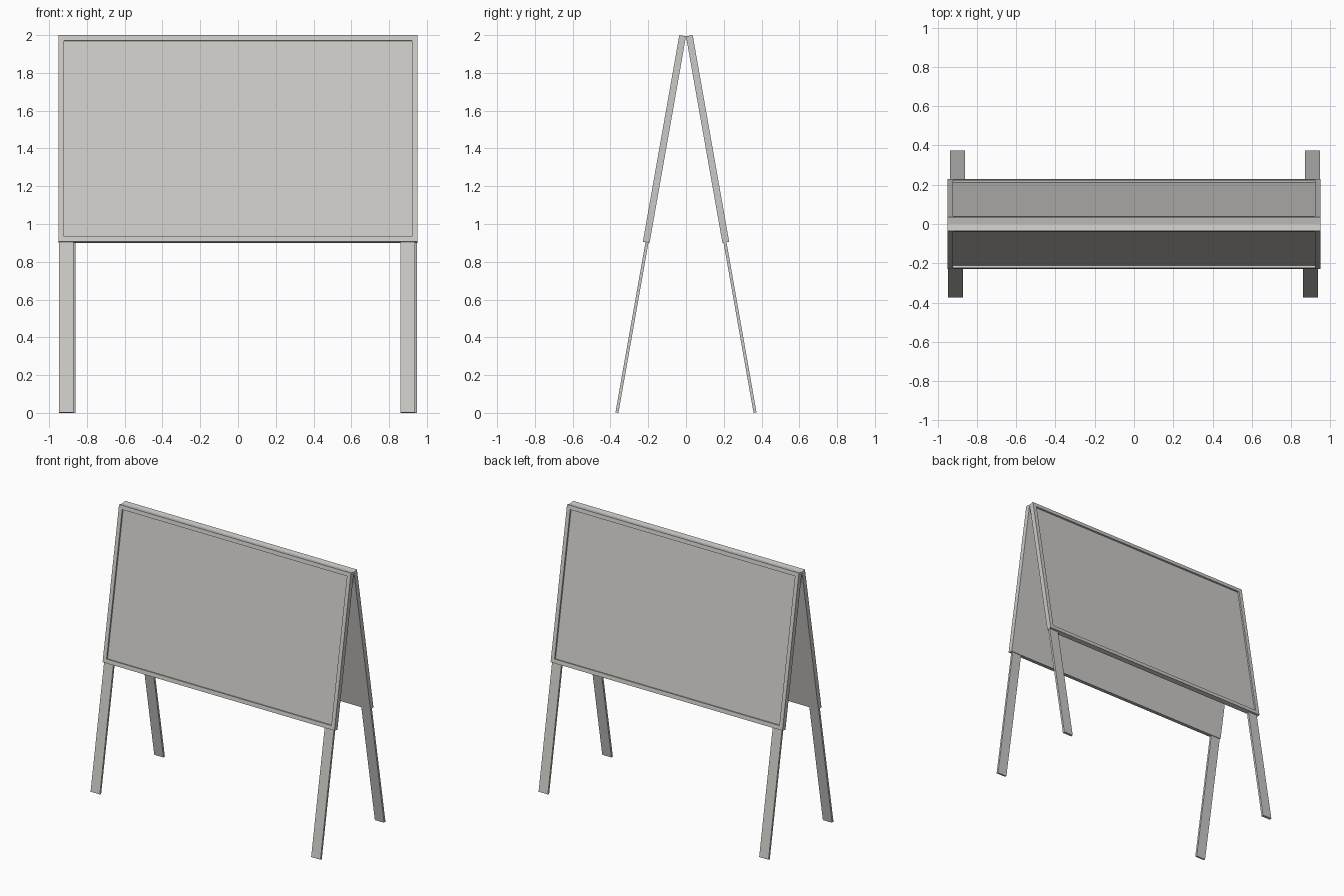
import bpy, bmesh, math
from mathutils import Matrix, Vector

if "Cube" in bpy.data.objects:
    bpy.data.objects.remove(bpy.data.objects["Cube"])

TILT = math.radians(10)
THICK = 0.036                                  # board thickness
TOP = 2.0 - THICK * math.sin(TILT)             # inner top edge, where boards meet
BOARD = (TOP - 0.9) / math.cos(TILT)           # board length along the slope
LEG_END = 2.0255                               # leg end along the slope
RIM, RECESS = 0.041, 0.012

grey = bpy.data.materials.new("warm_grey")
grey.diffuse_color = (0.6, 0.59, 0.57, 1)
grey.use_nodes = True
grey.node_tree.nodes["Principled BSDF"].inputs["Base Color"].default_value = grey.diffuse_color


def box(bm, lo, hi):
    lo, hi = Vector(lo), Vector(hi)
    size = hi - lo
    m = Matrix.Translation((lo + hi) / 2) @ Matrix.Diagonal((*size, 1))
    bmesh.ops.create_cube(bm, size=1, matrix=m)


def finish(bm, name, matrix):
    me = bpy.data.meshes.new(name)
    bm.transform(matrix)
    bmesh.ops.recalc_face_normals(bm, faces=bm.faces)
    bm.to_mesh(me)
    bm.free()
    me.materials.append(grey)
    bpy.context.collection.objects.link(bpy.data.objects.new(name, me))


# The back half is the front half turned half a revolution
for side, turn in (("front", 0), ("back", math.pi)):
    place = (Matrix.Rotation(turn, 4, 'Z') @ Matrix.Translation((0, 0, TOP))
             @ Matrix.Rotation(-TILT, 4, 'X'))

    # Board with a raised rim around a recessed panel
    bm = bmesh.new()
    box(bm, (-0.95, -THICK, -BOARD), (0.95, 0, 0))
    bm.normal_update()
    face = min(bm.faces, key=lambda f: f.calc_center_median().y)
    bmesh.ops.inset_individual(bm, faces=[face], thickness=RIM)
    panel = bmesh.ops.extrude_discrete_faces(bm, faces=[face])["faces"][0]
    bmesh.ops.translate(bm, verts=panel.verts, vec=(0, RECESS, 0))
    finish(bm, side + "_board", place)

    # Flat legs, slightly off centre so the two halves are staggered
    for name, x in (("left", -0.909), ("right", 0.899)):
        bm = bmesh.new()
        box(bm, (x - 0.038, -0.022, -LEG_END), (x + 0.038, -0.006, -BOARD + 0.01))
        finish(bm, f"{side}_{name}_leg", place)
